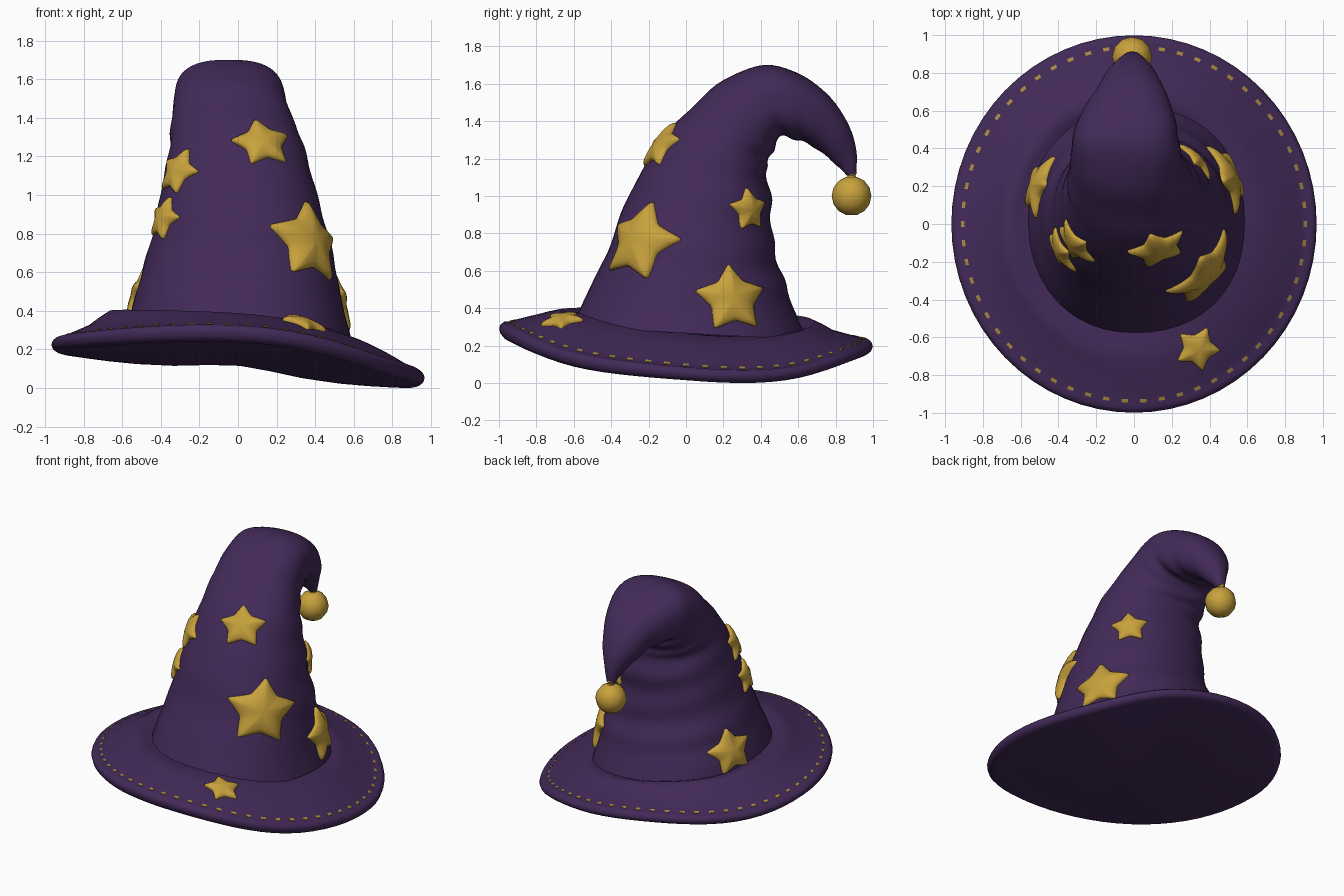
import bpy, bmesh, math
from mathutils import Vector
from mathutils.bvhtree import BVHTree

if "Cube" in bpy.data.objects:
    bpy.data.objects.remove(bpy.data.objects["Cube"])

def material(name, rgb):
    m = bpy.data.materials.new(name)
    m.diffuse_color = (*rgb, 1)
    m.use_nodes = True
    m.node_tree.nodes["Principled BSDF"].inputs["Base Color"].default_value = m.diffuse_color
    return m

PURPLE = material("purple cloth", (0.055, 0.023, 0.098))
GOLD = material("gold", (0.58, 0.36, 0.046))
THREAD = material("dull gold thread", (0.40, 0.25, 0.05))

def finish(name, bm, mat, angle=50):
    bmesh.ops.recalc_face_normals(bm, faces=bm.faces)
    me = bpy.data.meshes.new(name)
    bm.to_mesh(me)
    bm.free()
    me.materials.append(mat)
    ob = bpy.data.objects.new(name, me)
    bpy.context.collection.objects.link(ob)
    bpy.ops.object.select_all(action='DESELECT')
    ob.select_set(True)
    bpy.context.view_layer.objects.active = ob
    bpy.ops.object.shade_smooth_by_angle(angle=math.radians(angle))
    return ob

def loft(bm, rings):
    """Skin closed rings of points and close both ends with a fan."""
    vs = [[bm.verts.new(p) for p in r] for r in rings]
    n = len(vs[0])
    for a, b in zip(vs, vs[1:]):
        for i in range(n):
            j = (i + 1) % n
            bm.faces.new((a[i], a[j], b[j], b[i]))
    for r in (vs[0], vs[-1]):
        c = bm.verts.new(sum((v.co for v in r), Vector()) / n)
        for i in range(n):
            bm.faces.new((r[i], r[(i + 1) % n], c))

# ---- brim: wavy disc with a rolled edge
def bump(t, degrees, width):
    d = (math.degrees(t) - degrees + 180) % 360 - 180
    return math.exp(-(d / width) ** 2)

def brim_edge(t):
    return (0.2 - 0.095 * math.cos(t) - 0.05 * math.sin(t)
            - 0.045 * math.cos(2 * t) - 0.03 * math.sin(2 * t)
            - 0.04 * bump(t, -40, 28) + 0.03 * bump(t, 62, 22) - 0.065 * bump(t, 146, 35))

def brim_top(r, t):
    zin = 0.315 - 0.055 * math.cos(t) - 0.035 * math.sin(t) + 0.04 * bump(t, -60, 45)
    s = min(max((r - 0.55) / 0.40, 0), 1)
    backleft = 0.5 + 0.5 * math.cos(t - math.radians(145))
    ridge = 0.055 * backleft * math.exp(-((r - 0.69) / 0.07) ** 2)
    return zin + (brim_edge(t) + 0.033 - zin) * s + 0.02 * math.sin(math.pi * s) + ridge

def polar(r, t, z):
    return Vector((r * math.cos(t) * 0.967, r * math.sin(t) * 0.999, z))

N = 64
ANG = [2 * math.pi * i / N for i in range(N)]
rings = [[polar(r, t, brim_top(r, t)) for t in ANG]
         for r in (0.3, 0.5, 0.56, 0.6, 0.64, 0.69, 0.74, 0.8, 0.86, 0.91, 0.955)]
for a in (60, 30, 0, -30, -60, -90):
    c, s = math.cos(math.radians(a)), math.sin(math.radians(a))
    rings.append([polar(0.955 + 0.045 * c, t,
                        brim_edge(t) + s * (0.036 if s > 0 else 0.036 + 0.02 * max(0, -math.sin(t))))
                  for t in ANG])
for r in (0.87, 0.75, 0.6, 0.4, 0.2):
    s = r / 0.955
    rings.append([polar(r, t, 0.13 + (brim_edge(t) - 0.166) * s - 0.028 * math.sin(math.pi * s))
                  for t in ANG])
bm = bmesh.new()
loft(bm, rings)
low = min(v.co.z for v in bm.verts)
for v in bm.verts:                      # rest the lowest point on the ground
    v.co.z -= low * max(0, 1 - abs(v.co.z - low) / 0.12)
brim = finish("brim", bm, PURPLE)

# ---- cone: front point (y,z), back point (y,z), half width, x centre
SECTIONS = [
    (-0.61, 0.30, 0.64, 0.23, 0.585, 0), (-0.51, 0.52, 0.56, 0.45, 0.53, 0),
    (-0.42, 0.70, 0.50, 0.62, 0.49, 0.01), (-0.33, 0.95, 0.46, 0.80, 0.435, 0.01),
    (-0.22, 1.16, 0.455, 0.98, 0.39, 0), (-0.10, 1.34, 0.43, 1.13, 0.35, -0.005),
    (0.04, 1.48, 0.445, 1.20, 0.325, -0.025), (0.20, 1.62, 0.48, 1.265, 0.295, -0.04),
    (0.42, 1.70, 0.50, 1.32, 0.28, -0.045), (0.60, 1.655, 0.57, 1.305, 0.245, -0.035),
    (0.75, 1.55, 0.65, 1.28, 0.185, -0.02), (0.86, 1.40, 0.74, 1.22, 0.125, -0.015),
    (0.91, 1.25, 0.82, 1.15, 0.06, -0.01), (0.91, 1.12, 0.86, 1.11, 0.03, -0.01)]

def spline(pts, u):
    i = min(int(u), len(pts) - 2)
    f = u - i
    q = [pts[min(max(k, 0), len(pts) - 1)] for k in (i - 1, i, i + 1, i + 2)]
    return [0.5 * (2 * b + (c - a) * f + (2 * a - 5 * b + 4 * c - d) * f * f
                   + (3 * b - a - 3 * c + d) * f ** 3) for a, b, c, d in zip(*q)]

rings = []
STEPS = (len(SECTIONS) - 1) * 5
for k in range(STEPS + 1):
    u = k / 5
    fy, fz, by, bz, w, xc = spline(SECTIONS, u)
    square = 0.92 - 0.17 * math.exp(-((u - 8.3) / 1.6) ** 2)
    ring = []
    for i in range(48):
        t = 2 * math.pi * i / 48
        c, s = math.cos(t), math.sin(t)
        # cloth wrinkles, stronger towards the back
        fold = 1 + (0.005 + 0.013 * max(0, s + 0.3)) * math.sin(5 * u + 2.2 * c) * min(1, u / 2)
        c, s = [math.copysign(abs(v) ** square, v) * fold for v in (c, s)]
        ring.append(Vector((xc + w * c, (fy + by) / 2 + (by - fy) / 2 * s,
                            (fz + bz) / 2 + (bz - fz) / 2 * s)))
    rings.append(ring)
bm = bmesh.new()
loft(bm, rings)
cone = finish("cone", bm, PURPLE)

# ---- padded star patches laid on the cloth
def bvh_of(ob):
    return BVHTree.FromPolygons([v.co for v in ob.data.vertices],
                                [p.vertices for p in ob.data.polygons])

trees = {"cone": bvh_of(cone), "brim": bvh_of(brim)}

def star(name, base, pos, radius, turn, wide=1.0):
    tree = trees[base]
    centre, n, _, _ = tree.find_nearest(Vector(pos))
    ref = Vector((0, 1, 0)) if n.z > 0.8 else Vector((0, 0, 1))
    up = (ref - n * ref.dot(n)).normalized()
    right = up.cross(n)
    corners = []
    for i in range(10):
        a = math.radians(turn + 90 + 36 * i)
        r = radius * (0.6 if i % 2 else 1.0)
        corners.append(Vector((wide * r * math.cos(a), r * math.sin(a))))
    outline = []
    for i in range(10):
        a, b = corners[i], corners[(i + 1) % 10]
        outline += [a.lerp(b, f) for f in (0.08, 0.36, 0.64, 0.92)]

    def drop(p, h):
        q = centre + right * p.x + up * p.y
        hit = tree.ray_cast(q + n * 0.2, -n, 0.32)[0]
        return (hit or q - n * 0.1) + n * h

    puff = 0.16 * radius
    bm = bmesh.new()
    loft(bm, [[drop(p * f, h) for p in outline] for f, h in
              ((0.97, -0.012), (1.0, 0.010), (0.94, 0.010 + puff * 0.4),
               (0.8, 0.010 + puff * 0.75), (0.5, 0.010 + puff * 1.1), (0.15, 0.010 + puff * 1.25))])
    finish(name, bm, GOLD, 60)

for args in (("large_front_star", "cone", (0.385, -0.265, 0.76), 0.232, -10, 1.08),
             ("low_right_star", "cone", (0.51, 0.25, 0.45), 0.195, 3, 1.08),
             ("high_right_star", "cone", (0.33, 0.345, 0.925), 0.12, 4, 1.12),
             ("high_front_star", "cone", (0.13, -0.14, 1.275), 0.152, 6, 1.12),
             ("high_left_star", "cone", (-0.315, -0.10, 1.12), 0.135, -14, 1.12),
             ("mid_left_star", "cone", (-0.40, -0.145, 0.88), 0.123, -10, 1.15),
             ("low_left_star", "cone", (-0.53, 0.21, 0.49), 0.168, 6, 1.1),
             ("brim_star", "brim", (0.345, -0.665, 0.36), 0.124, -22, 1.05)):
    star(*args)

# ---- stitches round the brim
bm = bmesh.new()
for i in range(58):
    t = 2 * math.pi * i / 58
    top, base = [], []
    for dr, dt in ((-0.009, -0.018), (0.009, -0.018), (0.009, 0.018), (-0.009, 0.018)):
        r, a = 0.938 + dr, t + dt
        p = polar(r, a, 0)
        hit = trees["brim"].ray_cast(Vector((p.x, p.y, 1)), Vector((0, 0, -1)))[0]
        base.append(hit - Vector((0, 0, 0.004)))
        top.append(hit + Vector((0, 0, 0.003)))
    loft(bm, [base, top])
finish("stitches", bm, THREAD, 30)

# ---- bell at the tip: faceted ball and hanging loop
BELL = Vector((-0.01, 0.885, 1.0))

def turned(name, profile, n):
    bm = bmesh.new()
    loft(bm, [[BELL + Vector((r * math.cos(2 * math.pi * i / n), r * math.sin(2 * math.pi * i / n), z))
               for i in range(n)] for r, z in profile])
    return finish(name, bm, GOLD, 40)

turned("bell", [(0.106 * math.cos(math.radians(a)), 0.106 * math.sin(math.radians(a)))
                for a in range(-75, 76, 25)], 12)
turned("bell_loop", [(0.03, 0.09), (0.022, 0.11), (0.03, 0.125), (0.022, 0.14)], 10)
